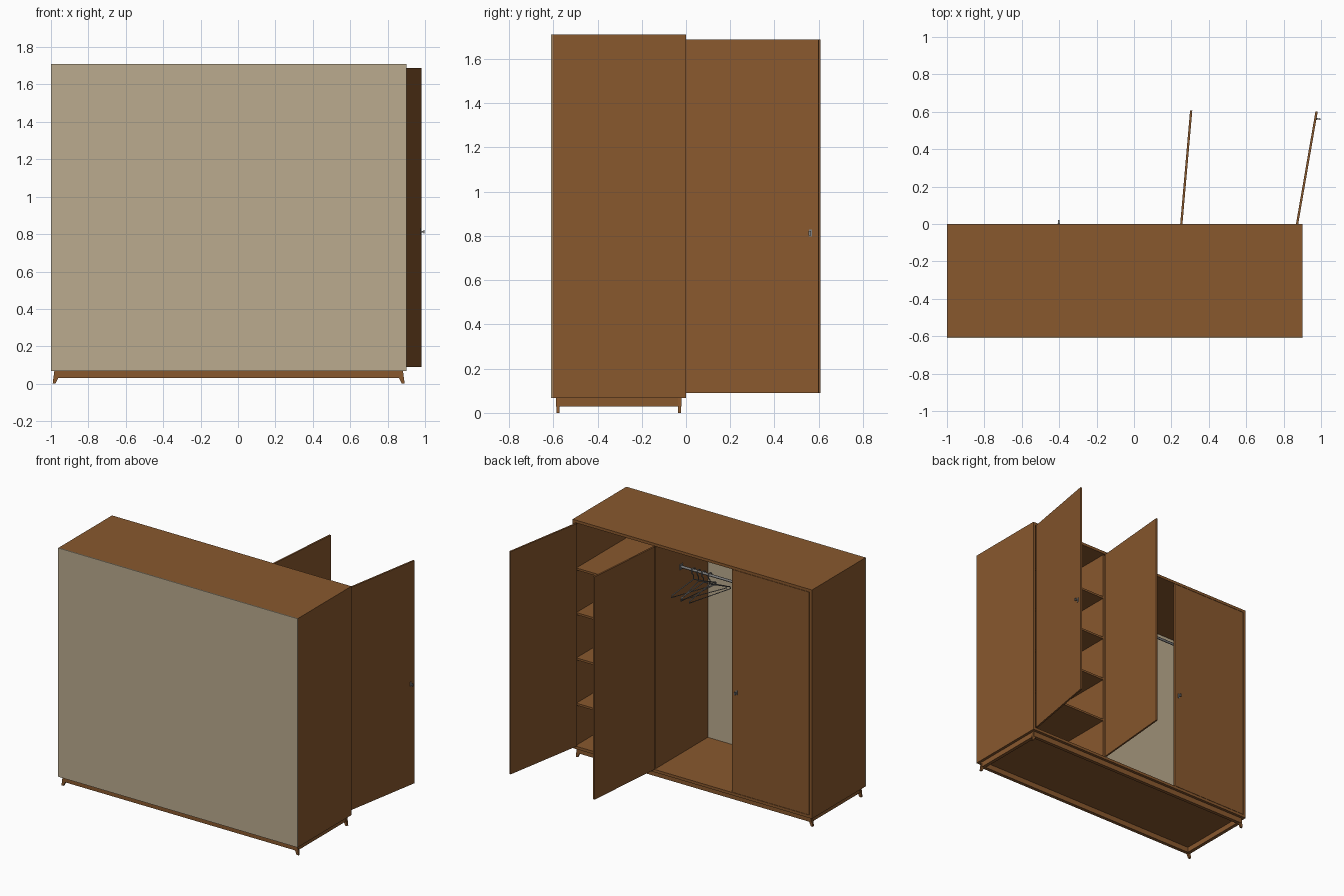
import bpy, bmesh, math, random
from mathutils import Matrix, Vector

if "Cube" in bpy.data.objects:
    bpy.data.objects.remove(bpy.data.objects["Cube"])

random.seed(4)


def material(name, rgb):
    m = bpy.data.materials.new(name)
    m.diffuse_color = (*rgb, 1)
    m.use_nodes = True
    m.node_tree.nodes["Principled BSDF"].inputs["Base Color"].default_value = m.diffuse_color
    return m


WOOD = material("brown wood", (0.25, 0.098, 0.027))
BACK = material("beige board", (0.50, 0.41, 0.275))
METAL = material("grey metal", (0.22, 0.22, 0.22))


def finish(name, bm, mat):
    bmesh.ops.recalc_face_normals(bm, faces=bm.faces)
    me = bpy.data.meshes.new(name)
    bm.to_mesh(me)
    bm.free()
    me.materials.append(mat)
    ob = bpy.data.objects.new(name, me)
    bpy.context.collection.objects.link(ob)
    return ob


def add_box(bm, lo, hi):
    lo, hi = Vector(lo), Vector(hi)
    m = Matrix.Translation((lo + hi) / 2) @ Matrix.Diagonal((*(hi - lo), 1))
    bmesh.ops.create_cube(bm, size=1, matrix=m)


def box(name, lo, hi, mat=WOOD):
    bm = bmesh.new()
    add_box(bm, lo, hi)
    return finish(name, bm, mat)


def wire(name, paths, radius, mat=METAL):
    cu = bpy.data.curves.new(name, 'CURVE')
    cu.dimensions = '3D'
    cu.bevel_depth = radius
    cu.bevel_resolution = 1
    cu.use_fill_caps = True
    for pts, cyclic in paths:
        sp = cu.splines.new('POLY')
        sp.points.add(len(pts) - 1)
        for p, co in zip(sp.points, pts):
            p.co = (*co, 1)
        sp.use_cyclic_u = cyclic
    cu.materials.append(mat)
    ob = bpy.data.objects.new(name, cu)
    bpy.context.collection.objects.link(ob)
    return ob


# Carcass
X0, X1, Y0, Y1, Z0, Z1, T = -1.0, 0.9, -0.61, 0.0, 0.068, 1.71, 0.02
YB = Y0 + 0.006
box("back_panel", (X0, Y0, Z0), (X1, YB, Z1), BACK)
box("left_side", (X0, YB, Z0), (X0 + T, Y1, Z1))
box("right_side", (X1 - T, YB, Z0), (X1, Y1, Z1))
box("top_panel", (X0 + T, YB, Z1 - T), (X1 - T, Y1, Z1))
box("bottom_panel", (X0 + T, YB, Z0), (X1 - T, Y1, Z0 + T))
box("partition", (0.25, YB, Z0 + T), (0.265, -0.014, Z1 - T))

# Shelves in the narrow compartment
for i, z in enumerate((0.39, 0.715, 1.04, 1.36)):
    box(f"shelf_{i + 1}", (0.265, YB, z - 0.015), (X1 - T, -0.014, z))

# Base frame, open underneath
bm = bmesh.new()
bx0, bx1, by0, by1, bz0, w = -0.98, 0.88, -0.588, -0.02, 0.03, 0.025
for y in (by0, by1 - w):
    add_box(bm, (bx0, y, bz0), (bx1, y + w, Z0))
for x in (bx0, bx1 - w):
    add_box(bm, (x, by0 + w, bz0), (x + w, by1 - w, Z0))
finish("base_frame", bm, WOOD)

# Splayed tapered legs
for sx, cx in ((-1, bx0), (1, bx1)):
    for y in (-0.586, -0.036):
        bm = bmesh.new()
        prof = [(0.002, Z0), (0.011, 0), (-0.004, 0), (-0.022, Z0 - 0.03), (-0.022, Z0)]
        f = bm.faces.new([bm.verts.new((cx + sx * dx, y, z)) for dx, z in prof])
        ext = bmesh.ops.extrude_face_region(bm, geom=[f])
        bmesh.ops.translate(bm, vec=(0, 0.014, 0),
                            verts=[v for v in ext["geom"] if isinstance(v, bmesh.types.BMVert)])
        finish("leg", bm, WOOD)


# Doors, built from the hinge along local x; side tells which face is outside
def door(name, hinge, angle, side, handle=True, length=0.61, t=0.012):
    mw = Matrix.Translation(hinge) @ Matrix.Rotation(angle, 4, 'Z')
    box(name, (0, -t / 2, 0.09), (length, t / 2, 1.688)).matrix_world = mw
    if handle:
        bm = bmesh.new()
        hx, hz = 0.573, 0.813
        for a, b, rx, rz in ((0, 0.003, 0.006, 0.016), (0.003, 0.018, 0.003, 0.004),
                             (0.016, 0.022, 0.005, 0.01)):
            ys = sorted((side * (t / 2 + a), side * (t / 2 + b)))
            add_box(bm, (hx - rx, ys[0], hz - rz), (hx + rx, ys[1], hz + rz))
        finish(name + "_handle", bm, METAL).matrix_world = mw


door("closed_door", (-0.975, -0.006, 0), 0, 1)
door("middle_open_door", (0.253, 0.0, 0), math.atan2(0.61, 0.053), -1, False)
door("right_open_door", (0.872, 0.0, 0), math.atan2(0.60, 0.104), -1)

# Hanging rail with end brackets
RY, RZ = -0.3, 1.43
wire("hanging_rail", [([(X0 + T, RY, RZ), (0.25, RY, RZ)], False)], 0.009)
for x in (X0 + T, 0.244):
    box("rail_bracket", (x, RY - 0.016, RZ - 0.018), (x + 0.006, RY + 0.016, RZ + 0.018), METAL)

# Coat hangers: a hook and a triangular frame, each turned a little
hook = [(0, 0.016 * math.cos(a), 0.016 * math.sin(a))
        for a in [math.radians(-20 + 26 * k) for k in range(9)]]
hook = hook[::-1] + [(0, 0.012, -0.02), (0, 0, -0.035), (0, 0, -0.065)]
frame = [(0, 0, -0.065), (0, 0.17, -0.135), (0, 0.175, -0.15),
         (0, -0.175, -0.15), (0, -0.17, -0.135)]
for i, x in enumerate((0.02, 0.07, 0.11, 0.15)):
    ob = wire(f"hanger_{i + 1}", [(hook, False), (frame, True)], 0.004)
    ob.location = (x, RY, RZ)
    ob.rotation_euler = (0, 0, random.uniform(-0.5, 0.5))
